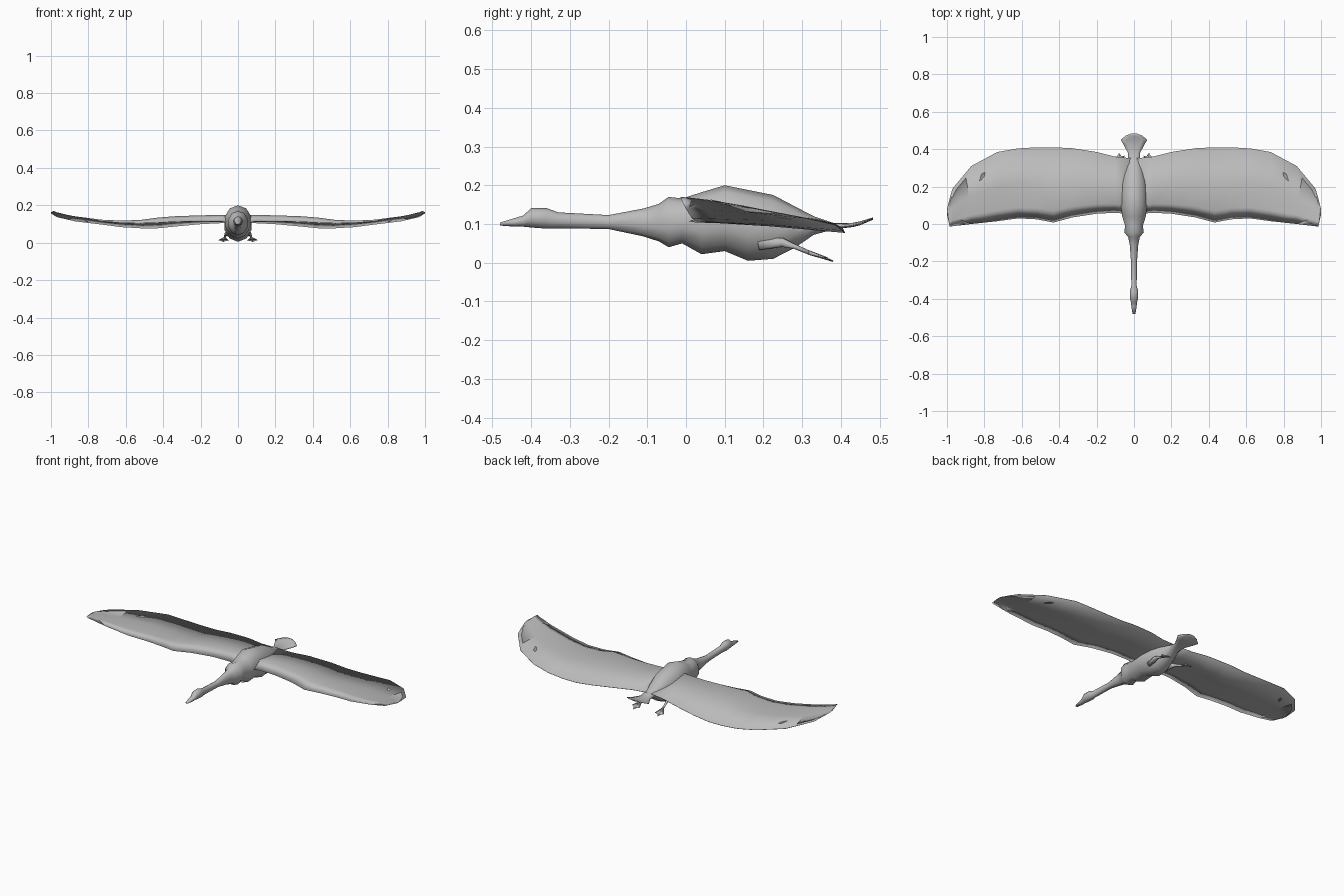
import bpy, math
from mathutils import Vector

cube = bpy.data.objects.get("Cube")
if cube:
    bpy.data.objects.remove(cube)

grey = bpy.data.materials.new("plain grey")
grey.use_nodes = True
grey.diffuse_color = (0.5, 0.5, 0.5, 1)
grey.node_tree.nodes["Principled BSDF"].inputs["Base Color"].default_value = (0.5, 0.5, 0.5, 1)


def loft(name, rings):
    """Skin a list of equal closed rings and cap both ends."""
    n = len(rings[0])
    verts = [p for ring in rings for p in ring]
    faces = [(r * n + i, r * n + (i + 1) % n, (r + 1) * n + (i + 1) % n, (r + 1) * n + i)
             for r in range(len(rings) - 1) for i in range(n)]
    faces += [tuple(reversed(range(n))), tuple(range(len(verts) - n, len(verts)))]
    mesh = bpy.data.meshes.new(name)
    mesh.from_pydata(verts, [], faces)
    mesh.materials.append(grey)
    mesh.shade_smooth()
    obj = bpy.data.objects.new(name, mesh)
    bpy.context.collection.objects.link(obj)
    bpy.context.view_layer.objects.active = obj
    bpy.ops.object.select_all(action='DESELECT')
    obj.select_set(True)
    bpy.ops.object.mode_set(mode='EDIT')
    bpy.ops.mesh.select_all(action='SELECT')
    bpy.ops.mesh.normals_make_consistent(inside=False)
    bpy.ops.object.mode_set(mode='OBJECT')
    return obj


def oval(y, low, high, half, n=10):
    mid, tall = (low + high) / 2, (high - low) / 2
    turns = [math.tau * i / n + math.pi / 2 for i in range(n)]
    return [(half * math.cos(a), y, mid + tall * math.sin(a)) for a in turns]


def tube(name, points, radii, n=6):
    """Tapered limb following a path."""
    pts = [Vector(p) for p in points]
    rings = []
    for i, p in enumerate(pts):
        along = (pts[min(i + 1, len(pts) - 1)] - pts[max(i - 1, 0)]).normalized()
        side = along.cross(Vector((0, 0, 1))).normalized()
        up = side.cross(along)
        rings.append([p + radii[i] * (math.cos(math.tau * k / n) * side
                                      + math.sin(math.tau * k / n) * up) for k in range(n)])
    return loft(name, rings)


# Bill, head, neck, trunk and tail fan: y, bottom, top, half width
body = [(-.48, .096, .104, .008), (-.44, .093, .116, .015), (-.42, .093, .122, .017),
        (-.4, .091, .141, .022), (-.36, .088, .141, .024), (-.33, .089, .13, .015),
        (-.2, .087, .123, .017), (-.11, .068, .14, .024), (-.07, .055, .152, .033),
        (-.045, .04, .17, .055), (-.01, .05, .166, .05), (.04, .022, .182, .066),
        (.1, .03, .2, .074), (.16, .005, .188, .076), (.225, .01, .175, .07),
        (.28, .038, .146, .055), (.33, .072, .12, .036), (.38, .086, .103, .034),
        (.43, .092, .103, .062), (.45, .097, .107, .075), (.473, .107, .114, .045),
        (.483, .111, .117, .018)]
loft("body", [oval(*s) for s in body])

# Wing stations: x, front y, front z, rear y, rear z, crest z
wing = [(0, .05, .11, .35, .11, .15), (.1, .06, .113, .36, .105, .149),
        (.2, .055, .115, .385, .1, .146), (.33, .035, .112, .405, .088, .142),
        (.43, .008, .107, .41, .078, .134), (.52, .025, .104, .41, .078, .122),
        (.62, .03, .106, .404, .084, .118), (.73, .015, .115, .385, .098, .123),
        (.87, 0, .139, .31, .115, .141), (.97, -.012, .163, .19, .138, .16),
        (.985, -.015, .17, .14, .148, .166), (1, .05, .162, .08, .158, .162)]


def wing_ring(side, x, fy, fz, ry, rz, crest):
    def at(t, z):
        return (side * x, fy + (ry - fy) * t, z)
    return [at(0, fz), at(.16, crest), at(.5, crest * .6 + rz * .4), at(1, rz + .001),
            at(1, rz - .001), at(.5, (fz + rz) / 2 + .003), at(.16, fz - .002)]


# Webbed feet: toes spread from the ankle
toes = [(.052, .365, .012), (.08, .38, .004), (.102, .357, .014)]
for side, word in ((1, "left"), (-1, "right")):
    loft(word + "_wing", [wing_ring(side, *s) for s in wing])

    def flip(p):
        return (side * p[0], p[1], p[2])
    ankle = (.072, .318, .026)
    tube(word + "_leg", [flip(p) for p in ((.045, .19, .05), (.058, .25, .052), (.066, .28, .042), ankle)],
         (.02, .013, .007, .006))
    for i, tip in enumerate(toes):
        tube(f"{word}_toe_{i + 1}", [flip(ankle), flip(tip)], (.006, .002), 5)
    web = [ankle, toes[0], (.066, .362, .01), toes[1], (.09, .362, .01), toes[2]]
    loft(word + "_foot_web", [[flip((x, y, z + lift)) for x, y, z in web] for lift in (-.001, .001)])
